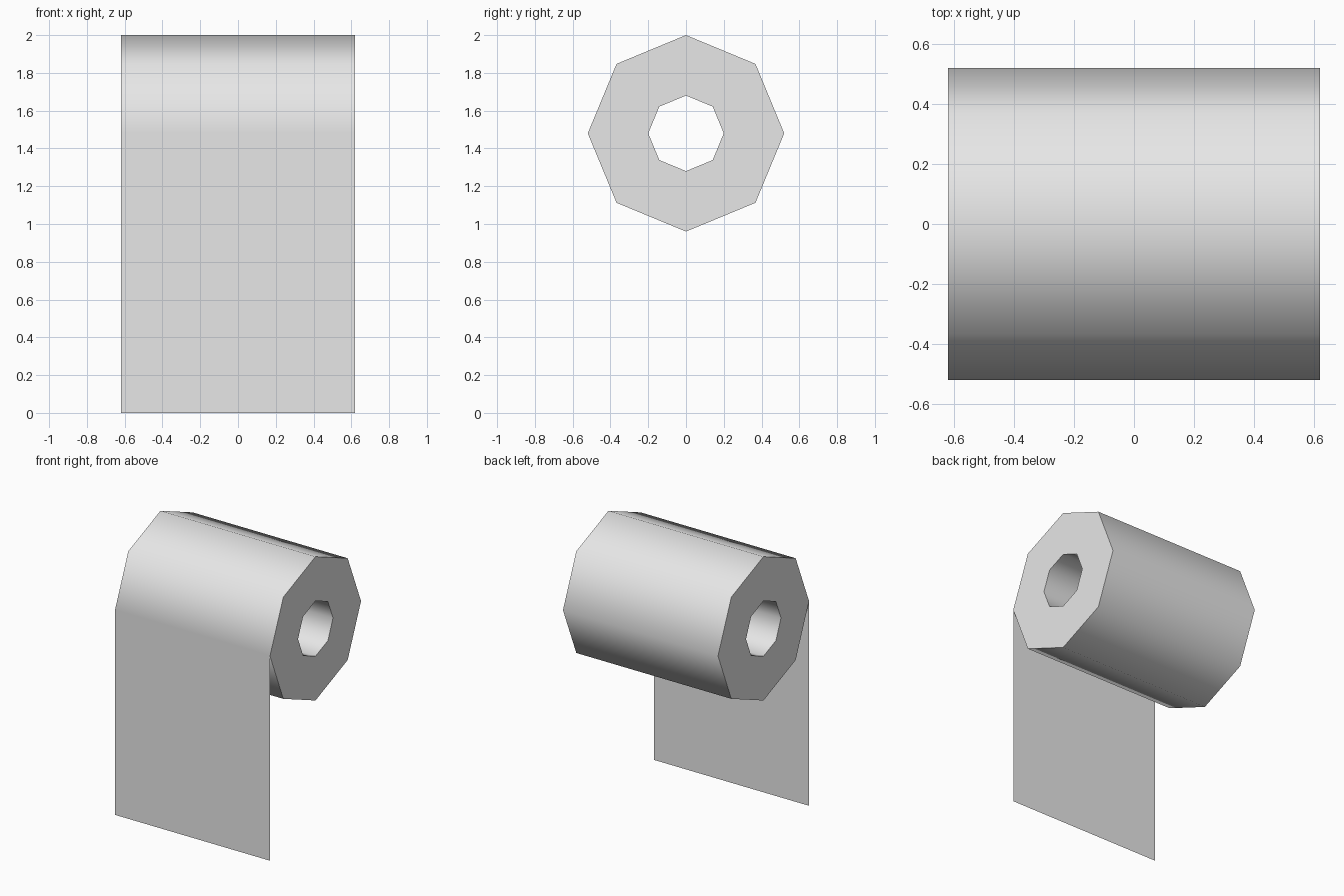
import bpy
import bmesh
from math import cos, sin, tau, radians

HALF_WIDTH = 0.62
OUTER, INNER = 0.52, 0.2
AXIS_Z = 2 - OUTER
SIDES = 8

cube = bpy.data.objects.get("Cube")
if cube:
    bpy.data.objects.remove(cube, do_unlink=True)

paper = bpy.data.materials.new("paper_grey")
paper.use_nodes = True
colour = (0.8, 0.8, 0.8, 1)
paper.diffuse_color = colour
paper.node_tree.nodes["Principled BSDF"].inputs["Base Color"].default_value = colour


def add_object(name, bm):
    mesh = bpy.data.meshes.new(name)
    bm.to_mesh(mesh)
    bm.free()
    mesh.materials.append(paper)
    obj = bpy.data.objects.new(name, mesh)
    bpy.context.collection.objects.link(obj)
    return obj


# Hollow roll: a rectangular section swept around the x axis
bm = bmesh.new()
section = [(-HALF_WIDTH, OUTER), (HALF_WIDTH, OUTER),
           (HALF_WIDTH, INNER), (-HALF_WIDTH, INNER)]
rings = []
for i in range(SIDES):
    a = tau * i / SIDES
    rings.append([bm.verts.new((x, r * sin(a), AXIS_Z + r * cos(a)))
                  for x, r in section])
for i, ring in enumerate(rings):
    after = rings[(i + 1) % SIDES]
    for j in range(4):
        k = (j + 1) % 4
        bm.faces.new((ring[j], ring[k], after[k], after[j]))
bmesh.ops.recalc_face_normals(bm, faces=bm.faces)
roll = add_object("paper_roll", bm)

# Smooth around the roll, with crisp rims
bpy.ops.object.select_all(action="DESELECT")
roll.select_set(True)
bpy.context.view_layer.objects.active = roll
bpy.ops.object.shade_smooth_by_angle(angle=radians(60))

# Single sheet hanging down from the front of the roll
bm = bmesh.new()
corners = [(-1, 0), (1, 0), (1, AXIS_Z), (-1, AXIS_Z)]
bm.faces.new([bm.verts.new((side * HALF_WIDTH, -OUTER, z)) for side, z in corners])
add_object("hanging_sheet", bm)
